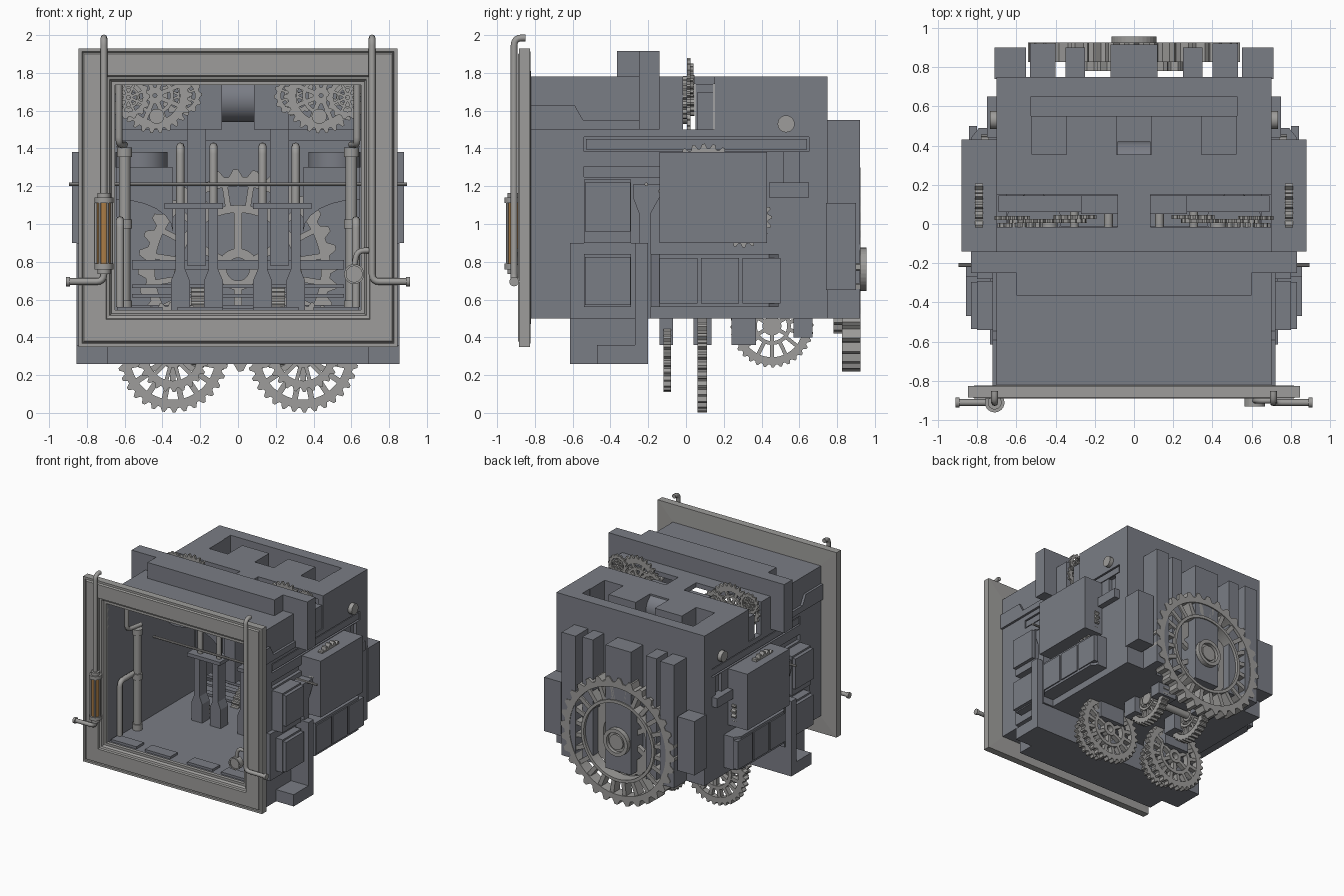
import bpy, bmesh
from math import sin, cos, pi
from mathutils import Vector

if "Cube" in bpy.data.objects:
    bpy.data.objects.remove(bpy.data.objects["Cube"])

smooth = []
slate, steel, amber = [bpy.data.materials.new(n) for n in ("slate_casing", "steel", "amber")]
slate.diffuse_color = (.195, .205, .235, 1)
steel.diffuse_color = (.34, .335, .325, 1)
amber.diffuse_color = (.4, .2, .06, 1)

def finish(name, bm, mat=slate):
    bmesh.ops.recalc_face_normals(bm, faces=bm.faces)
    me = bpy.data.meshes.new(name)
    bm.to_mesh(me)
    me.materials.append(mat)
    ob = bpy.data.objects.new(name, me)
    bpy.context.collection.objects.link(ob)
    return ob

def at(axis, c, u, v, d):
    return Vector(c) + Vector({'x': (d, u, v), 'y': (u, d, v), 'z': (u, v, d)}[axis])

def add_prism(bm, axis, c, poly, d0, d1):
    a, b = [[bm.verts.new(at(axis, c, u, v, d)) for u, v in poly] for d in (d0, d1)]
    bm.faces.new(a)
    bm.faces.new(b[::-1])
    for i in range(len(poly)):
        bm.faces.new((a[i - 1], b[i - 1], b[i], a[i]))

def prism(name, axis, poly, d0, d1, pair=False, c=(0, 0, 0), mat=slate):
    for s in ((1, -1) if pair else (1,)):    # pair adds the copy mirrored in x
        bm = bmesh.new()
        add_prism(bm, axis, c, poly, d0, d1)
        for v in bm.verts:
            v.co.x *= s
        ob = finish(name, bm, mat)
        if len(poly) > 11:
            smooth.append(ob)
    return ob

def box(name, x0, x1, y0, y1, z0, z1, pair=False):
    return prism(name, 'z', [(x0, y0), (x1, y0), (x1, y1), (x0, y1)], z0, z1, pair)

def pair_boxes(*items):
    for item in items:
        box(*item, True)

def cyl(name, axis, c, r, length, pair=False, mat=steel, n=24):
    poly = [(r * cos(2 * pi * i / n), r * sin(2 * pi * i / n)) for i in range(n)]
    prism(name, axis, poly, -length / 2, length / 2, pair, c, mat)

def gear(name, axis, c, R, th, teeth, rings, spokes=(), pair=False, clip=None):
    """Toothed rim, plain inner rings (inner, outer) and spokes (count, inner, outer, width)."""
    for s in ((1, -1) if pair else (1,)):
        bm = bmesh.new()
        cc, n, h = (c[0] * s, c[1], c[2]), teeth * 4, th / 2
        for k, (r0, r1) in enumerate(rings):
            loops = []
            for i in range(n):
                a = 2 * pi * i / n
                ro = R if k == 0 and i % 4 < 2 else r1
                loops.append([bm.verts.new(at(axis, cc, r * cos(a), r * sin(a), d))
                              for r, d in ((r0, -h), (ro, -h), (ro, h), (r0, h))])
            for i in range(n):
                A, B = loops[i - 1], loops[i]
                for j in range(4):
                    bm.faces.new((A[j - 1], B[j - 1], B[j], A[j]))
        for m, a0, a1, w in spokes:
            for i in range(m):
                t = 2 * pi * (i + .5) / m
                q = [(u * cos(t) - v * sin(t), u * sin(t) + v * cos(t))
                     for u, v in ((a0, -w / 2), (a1, -w / 2), (a1, w / 2), (a0, w / 2))]
                add_prism(bm, axis, cc, q, -h * .8, h * .8)
        if clip:
            bmesh.ops.bisect_plane(bm, geom=bm.verts[:] + bm.edges[:] + bm.faces[:],
                                   plane_co=(0, 0, clip), plane_no=(0, 0, -1), clear_outer=True)
        finish(name, bm, steel)

def tube(name, pts, r, pair=False, bend=.04):
    for s in ((1, -1) if pair else (1,)):
        P = [Vector((x * s, y, z)) for x, y, z in pts]
        out = [P[0]]
        for a, b, c in zip(P, P[1:], P[2:]):
            p, q = b + (a - b).normalized() * bend, b + (c - b).normalized() * bend
            out += [p.lerp(b, t).lerp(b.lerp(q, t), t) for t in (0, .25, .5, .75, 1)]
        out.append(P[-1])
        cu = bpy.data.curves.new(name, 'CURVE')
        cu.dimensions, cu.bevel_depth, cu.bevel_resolution, cu.use_fill_caps = '3D', r, 2, True
        cu.materials.append(steel)
        sp = cu.splines.new('POLY')
        sp.points.add(len(out) - 1)
        for pt, co in zip(sp.points, out):
            pt.co = (*co, 1)
        bpy.context.collection.objects.link(bpy.data.objects.new(name, cu))

# front frame: stepped moulding swept round a rectangle
bm = bmesh.new()
prof = [(0, -.825), (0, -.885), (.018, -.885), (.022, -.875), (.03, -.89), (.145, -.89),
        (.15, -.875), (.165, -.87), (.175, -.85), (.195, -.85), (.195, -.82)]
L = [[bm.verts.new(p) for p in ((-.845 + i, y, .35 + i), (.845 - i, y, .35 + i),
                                (.845 - i, y, 1.93 - i), (-.845 + i, y, 1.93 - i))] for i, y in prof]
for A, B in zip(L, L[1:] + L[:1]):
    for j in range(4):
        bm.faces.new((A[j - 1], A[j], B[j], B[j - 1]))
finish("front_frame", bm, steel)

# hollow machine body with openings
body = box("body_shell", -.7, .7, -.83, .75, .5, 1.78)
def cut(*b, pair=False):
    for s in ((1, -1) if pair else (1,)):
        c = box("cutter", *sorted((b[0] * s, b[1] * s)), *b[2:])
        c.hide_render = True
        c.hide_set(True)
        m = body.modifiers.new("cut", 'BOOLEAN')
        m.object, m.operation, m.solver = c, 'DIFFERENCE', 'EXACT'

cut(-.65, .65, -.9, .34, .54, 1.74)                # main chamber
cut(-.64, .64, .3, .69, .545, 1.44)                # deep lower chamber
cut(.085, .8, -.015, .15, 1.5, 1.9, pair=True)     # gear slots in the roof
cut(-.525, .525, .55, .65, 1.49, 1.9)              # roof pit and its three fingers
cut(-.09, .09, .355, .6, 1.5, 1.9)
cut(.345, .52, .355, .6, 1.5, 1.9, pair=True)
cut(.67, .8, -.54, .65, 1.385, 1.46, pair=True)    # side groove and recesses
cut(.67, .8, -.54, -.14, 1.25, 1.305, pair=True)
cut(.67, .8, .52, .6, 1.22, 1.38, pair=True)

# roof bar, gear backing and side shoulders
box("roof_bar_front", -.6, .6, -.365, -.2, 1.745, 1.915)
box("roof_bar", -.83, .83, -.25, -.14, 1.745, 1.915)
pair_boxes(("roof_bar_end", .66, .83, -.25, -.14, 1.5, 1.75), ("slot_backing", .085, .27, .05, .145, 1.5, 1.74),
           ("slot_backing_low", .27, .69, .06, .145, 1.5, 1.7))
prism("shoulder_plate", 'x', [(-.825, 1.5), (-.825, 1.63), (-.59, 1.63), (-.545, 1.55), (-.25, 1.55), (-.25, 1.5)],
      .69, .72, True)

# side panels, boxes and gears
pair_boxes(("panel_rim", .69, .8, -.54, -.29, .9, 1.235), ("panel_face", .79, .83, -.535, -.295, .96, 1.22),
           ("panel_rim", .69, .8, -.54, -.29, .56, .84), ("panel_face", .79, .83, -.535, -.295, .57, .825),
           ("leg_plate", .69, .855, -.27, -.2, .26, .9), ("thin_plate", .69, .735, -.615, -.2, .5, .9),
           ("side_gear_box", .69, .88, -.14, .43, .9, 1.38), ("side_block", .69, .75, .44, .65, 1.14, 1.22),
           ("groove_rail", .68, .695, -.53, .64, 1.395, 1.45))
prism("side_column", 'x', [(-.28, 1.21), (-.14, 1.21), (-.14, 1.14), (-.185, 1.06), (-.185, .5),
                          (-.25, .5), (-.25, 1.06), (-.28, 1.14)], .69, .8, True)
prism("lower_tank", 'z', [(.69, -.19), (.79, -.19), (.83, -.14), (.83, .44), (.79, .49), (.69, .49)], .56, .84, True)
pair_boxes(*[("tank_panel", .8, .84, y, y + .2, .58, .82) for y in (-.14, .08, .3)])
cyl("side_pipe_end", 'x', (.69, .53, 1.53), .045, .09, True)
gear("side_gear", 'x', (.79, .1, 1.18), .245, .04, 28, [(.12, .22)], pair=True)
gear("side_pinion", 'x', (.76, .3, 1.03), .155, .04, 20, [(.06, .135)], pair=True)
cyl("axle", 'x', (0, -.21, 1.21), .01, 1.79, n=8)

# rear: ribs, side boxes and large wheel
box("rear_rib", -.12, .12, .74, .915, .5, 1.55)
pair_boxes(("rear_rib_narrow", .25, .35, .74, .9, .5, 1.55), ("rear_rib_outer", .4, .53, .74, .92, .5, 1.55),
           ("rear_side_box", .55, .71, .74, .9, .65, 1.11))
gear("rear_wheel", 'y', (0, .875, .76), .54, .1, 32, [(.455, .5), (.32, .345), (.06, .115)], [(24, .34, .46, .035)])
cyl("rear_hub", 'y', (0, .87, .76), .065, .15)
gear("rear_hub_ring", 'y', (0, .915, .76), .115, .08, 8, [(.085, .115)])
gear("rear_inner_wheel", 'y', (0, .805, .76), .34, .05, 24, [(.2, .31), (.05, .1)], [(6, .1, .2, .04)])

# underside apron, housings and wheels
box("front_apron", -.69, .69, -.615, -.2, .26, .5)
pair_boxes(("apron_end", .69, .855, -.47, -.2, .26, .36), ("wheel_bracket", .22, .46, -.14, -.07, .36, .5),
           ("wheel_bracket", .22, .46, .04, .135, .36, .5), ("rear_gear_housing", .12, .3, .24, .37, .36, .5),
           ("rear_gear_housing", .12, .3, .57, .67, .4, .5))
gear("lower_wheel", 'y', (.345, .085, .295), .293, .05, 32, [(.225, .27), (.13, .16), (.03, .06)],
     [(16, .15, .24, .03), (6, .05, .14, .03)], True)
gear("lower_front_wheel", 'y', (.345, -.1, .3), .19, .04, 24, [(.13, .17), (.03, .06)], [(12, .05, .14, .02)], True)
gear("crosswise_wheel", 'x', (.215, .455, .46), .22, .07, 32, [(.165, .205), (.08, .1), (.02, .05)],
     [(14, .09, .17, .02), (6, .04, .09, .02)], True)
cyl("crosswise_axle", 'x', (0, .455, .46), .03, .5)

# upper gear train poking through the roof
for x, z, R, y in ((.44, 1.68, .2, .015), (.58, 1.67, .115, -.005), (.3, 1.68, .11, .035), (.62, 1.76, .09, .03)):
    gear("upper_gear", 'y', (x, y, z), R, .02, max(14, int(R * 130)),
         [(R * .66, R * .88), (R * .4, R * .5), (.01, R * .22)], [(8, R * .2, R * .7, R * .12)], True)
cyl("upper_gear_boss", 'y', (.43, -.02, 1.57), .04, .07, True)

# interior machinery
gear("inner_wheel", 'y', (0, .6, .76), .53, .06, 32, [(.44, .49), (.3, .34), (.06, .11)],
     [(20, .33, .45, .03), (6, .1, .31, .04)], clip=.55)
for z0, z1, y in ((.55, .57, .3), (.61, .63, .34), (.66, .68, .38), (.76, .81, .5)):
    box("inner_step", -.56, .56, y, y + .05, z0, z1)
for x in (.13, .305):
    prism("piston_column", 'y', [(x - .05, .54), (x + .05, .54), (x + .05, .7), (x + .025, .76), (x + .025, 1.1),
                                (x - .025, 1.1), (x - .025, .76), (x - .05, .7)], -.12, -.02, True)
    tube("piston_pipe", [(x, -.07, 1.1), (x, -.07, 1.41), (x, .08, 1.41)], .022, True)
pair_boxes(("tall_block", .17, .27, .2, .34, .78, 1.55), ("piston_crossbar", .08, .39, -.13, -.01, 1.08, 1.11),
           ("sill_block", .08, .32, -.8, -.7, .53, .56), ("sill_block", .4, .64, -.8, -.7, .53, .56))
cyl("centre_chute", 'x', (0, .3, 1.66), .12, .17, mat=slate)
cyl("corner_shelf", 'z', (.51, .02, 1.34), .138, .08, True, slate, 32)
arc = [(.645 - .3 * sin(t * pi / 12), .96 + .17 * cos(t * pi / 12)) for t in range(7)]
prism("curved_panel", 'y', [(.645, 1.3), (.345, 1.3)] + arc[::-1], .25, .29, True)
cyl("wall_pillar", 'z', (.6, -.5, .97), .03, .86, True)
for z in (.57, 1.0, 1.38):
    cyl("pillar_collar", 'z', (.6, -.5, z), .04, .05, True)
tube("wall_pipe", [(.625, -.7, .56), (.625, -.7, 1.02), (.625, -.45, 1.02)], .022, True)
tube("upper_wall_pipe", [(.63, -.6, 1.74), (.63, -.6, 1.42), (.6, -.45, 1.42)], .018, True)

# pipes and gauge on the frame
tube("frame_pipe", [(.71, -.85, 1.985), (.71, -.91, 1.985), (.71, -.91, .695), (.9, -.91, .695)], .018, True)
cyl("pipe_flange", 'x', (.9, -.91, .695), .025, .02, True)
cyl("gauge_glass", 'z', (-.71, -.91, .95), .036, .34, mat=amber)
for z, r in ((.775, .05), (.75, .035), (1.125, .05), (1.15, .035)):
    cyl("gauge_cap", 'z', (-.71, -.91, z), r, .03)
for i in range(6):
    cyl("gauge_rod", 'z', (-.71 + .042 * cos(i * pi / 3), -.91 + .042 * sin(i * pi / 3), .95), .007, .36, n=12)
gear("valve_rim", 'y', (.615, -.905, .735), .053, .05, 8, [(.042, .053)])
cyl("valve_dial", 'y', (.615, -.9, .735), .045, .04)
tube("valve_pipe", [(.615, -.9, .77), (.63, -.9, .86), (.71, -.9, .86)], .015)

# smooth the round parts, keep sharp edges
bpy.ops.object.select_all(action='DESELECT')
for o in smooth:
    o.select_set(True)
bpy.context.view_layer.objects.active = smooth[0]
bpy.ops.object.shade_smooth_by_angle()

for m in bpy.data.materials:
    if m.users and not m.is_grease_pencil:
        m.use_nodes = True
        m.node_tree.nodes["Principled BSDF"].inputs["Base Color"].default_value = m.diffuse_color
